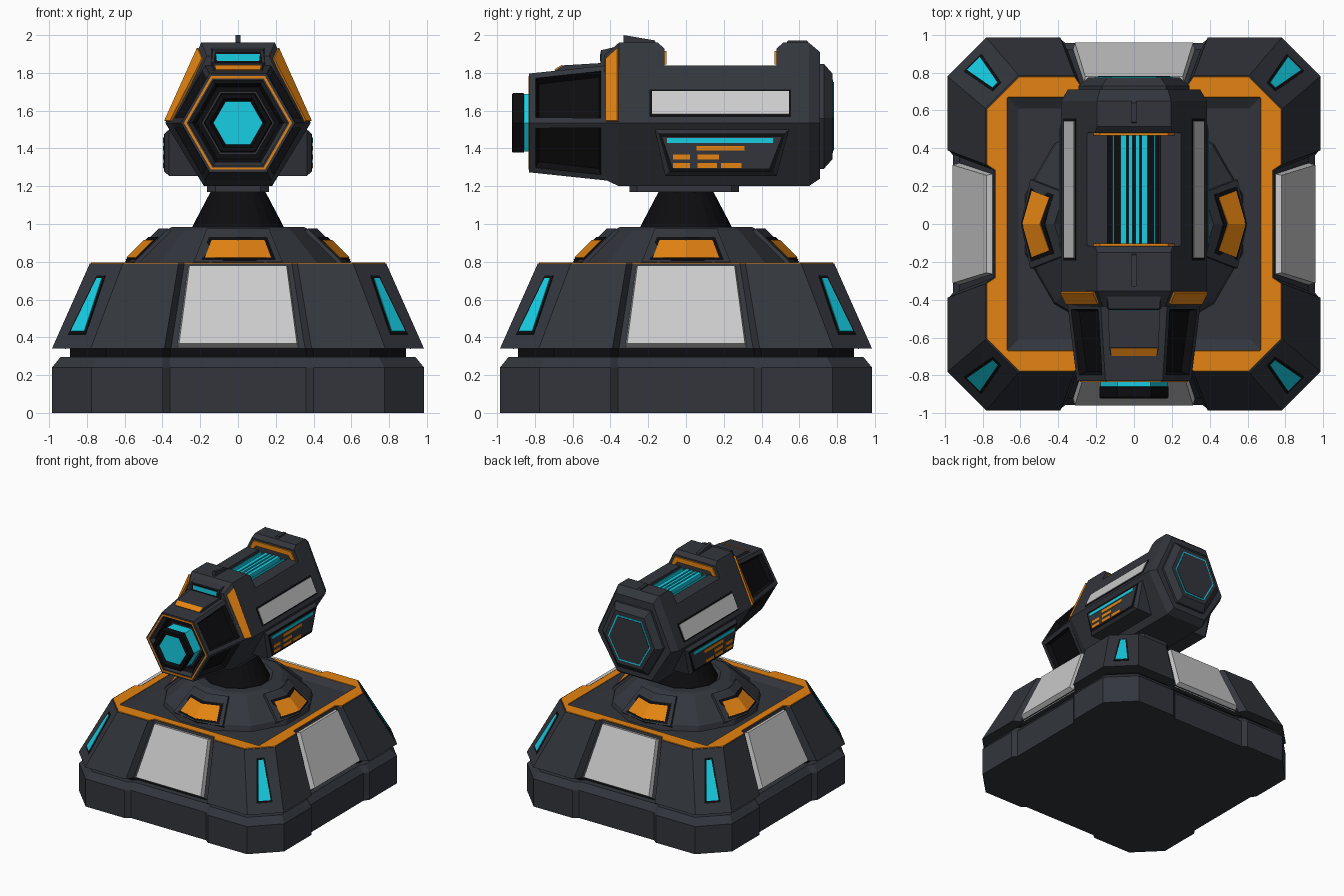
import bpy, bmesh, math
from mathutils import Vector, Matrix

if "Cube" in bpy.data.objects:
    bpy.data.objects.remove(bpy.data.objects["Cube"])

def material(name, rgb):
    m = bpy.data.materials.new(name)
    m.diffuse_color = (*rgb, 1)
    m.use_nodes = True
    m.node_tree.nodes["Principled BSDF"].inputs["Base Color"].default_value = m.diffuse_color
    return m

DARK = material("dark_metal", (0.032, 0.036, 0.045))
BLACK = material("black_metal", (0.004, 0.004, 0.005))
ORANGE = material("orange_paint", (0.78, 0.23, 0.006))
CYAN = material("cyan_glow", (0.008, 0.62, 0.78))
LIGHT = material("light_panel", (0.58, 0.58, 0.58))

def loft(name, rings, mat, caps=True, mirror=False, spin=1, windows=None):
    """Skin equal-length rings; spin = quarter-turn copies; windows = recessed faces."""
    bm = bmesh.new()
    for k in range(spin):
        rot = Matrix.Rotation(k * math.pi / 2, 3, 'Z')
        vs = [[bm.verts.new(rot @ Vector(p)) for p in r] for r in rings]
        n = len(vs[0])
        for a, b in zip(vs, vs[1:]):
            for i in range(n):
                bm.faces.new((a[i], a[(i + 1) % n], b[(i + 1) % n], b[i]))
        if caps:
            bm.faces.new(vs[0])
            bm.faces.new(vs[-1])
    bmesh.ops.recalc_face_normals(bm, faces=bm.faces)
    if windows:
        bm.faces.ensure_lookup_table()
        fs = [bm.faces[i] for i in windows]
        bmesh.ops.inset_individual(bm, faces=fs, thickness=0.045)
        rim = bmesh.ops.inset_individual(bm, faces=fs, thickness=0.02, depth=-0.04)
        for f in fs + rim['faces']:
            f.material_index = 1
    me = bpy.data.meshes.new(name)
    bm.to_mesh(me)
    bm.free()
    me.materials.append(mat)
    me.materials.append(BLACK)
    ob = bpy.data.objects.new(name, me)
    bpy.context.collection.objects.link(ob)
    if mirror:
        ob.modifiers.new("mirror", 'MIRROR')
    return ob

def slab(name, pts, out, mat, depth=0.02, scale=1.0, **kw):
    """Plate lying on a planar outline, raised outwards from the model's middle."""
    pts = [Vector(p) for p in pts]
    c = sum(pts, Vector()) / len(pts)
    n = (pts[1] - pts[0]).cross(pts[2] - pts[1]).normalized()
    if n.dot(c - Vector((0, 0, 1.53 if c.z > 1.1 else 0.3))) < 0:
        n.negate()
    return loft(name, [[p - n * depth for p in pts],
                       [c + (p - c) * scale + n * out for p in pts]], mat, **kw)

def box(name, x0, x1, y0, y1, z0, z1, mat, **kw):
    return loft(name, [[(x0, y0, z), (x1, y0, z), (x1, y1, z), (x0, y1, z)] for z in (z0, z1)], mat, **kw)

def ngon(r, z, n, a0=0.0):
    return [(r * math.cos(a0 + math.tau * i / n), r * math.sin(a0 + math.tau * i / n), z) for i in range(n)]

# ---------- base ----------
def outline(s, c, n1, n2, d, z):
    """Square with cut corners and a notch in the middle of each side."""
    side = [(-c, -s), (-n1, -s), (-n2, d - s), (n2, d - s), (n1, -s), (c, -s)]
    return [Matrix.Rotation(k * math.pi / 2, 3, 'Z') @ Vector((x, y, z)) for k in range(4) for x, y in side]

loft("plinth", [outline(.985, .775, .40, .36, .03, 0), outline(.985, .775, .40, .36, .03, .24),
                outline(.94, .745, .40, .36, .03, .295)], DARK)
loft("base_gap", [outline(.89, .70, .4, .36, .03, z) for z in (.28, .35)], BLACK)
loft("base_shell", [outline(.985, .78, .39, .355, .06, .34), outline(.785, .61, .315, .285, .045, .79),
                    outline(.67, .665, .31, .28, 0, .79), outline(.61, .605, .31, .28, 0, .755)], DARK)
loft("base_trim", [outline(.78, .607, .315, .285, .045, .785), outline(.777, .605, .315, .285, .045, .795),
                   outline(.67, .665, .31, .28, 0, .795), outline(.668, .663, .31, .28, 0, .775)], ORANGE, caps=False)
slab("base_panel", [(-.325, -.93, .345), (.325, -.93, .345), (.268, -.745, .775), (-.268, -.745, .775)],
     .034, LIGHT, scale=.96, spin=4)

def corner(w, z):
    d = (1.248 - .582 * (z - .34)) / math.sqrt(2)
    w /= math.sqrt(2)
    return (d + w, d - w, z)

slab("corner_slit_frame", [corner(-.065, .415), corner(.065, .415), corner(.032, .725), corner(-.032, .725)],
     .004, BLACK, spin=4)
slab("corner_slit", [corner(-.05, .43), corner(.05, .43), corner(.02, .71), corner(-.02, .71)], .008, CYAN, spin=4)

# ---------- turntable ----------
loft("turntable", [ngon(r, z, 12, math.pi / 12) for r, z in
                   ((.60, .74), (.585, .80), (.40, .965), (.36, .985), (.28, .985), (.24, .95))], DARK)

def pod(name, w0, w1, r0, z0, r1, z1, mat):
    """Bent plate on the turntable slope, wide at the bottom."""
    rings = [[(t * w0, .05 * abs(t) - r0, z0), (t * w1, .05 * abs(t) - r1, z1),
              (t * w1, .05 * abs(t) - r1 + .06, z1 - .05), (t * w0, .05 * abs(t) - r0 + .06, z0 - .05)]
             for t in (-1, 0, 1)]
    loft(name, rings, mat, spin=4)

pod("turntable_pod", .235, .165, .598, .80, .42, .975, DARK)
pod("turntable_pod_frame", .20, .155, .595, .81, .475, .93, BLACK)
pod("turntable_pod_light", .175, .14, .590, .823, .498, .915, ORANGE)
loft("neck", [ngon(.26, .94, 24), ngon(.245, .98, 24), ngon(.14, 1.18, 24)], BLACK)
loft("neck_plate", [[(-.165, -.26, z), (-.12, -.30, z), (.12, -.30, z), (.165, -.26, z), (.165, .24, z),
                     (.12, .28, z), (-.12, .28, z), (-.165, .24, z)] for z in (1.17, 1.21)], DARK)

# ---------- cannon body ----------
def section(y, tx=.195, tz=1.96, mx=.385, bx=.18, bz=1.2, floor=None, sx=.253, sz=1.83):
    half = [(bx, bz), (mx, 1.535), (sx, sz), (tx, tz), (.14, tz), (.132, floor or tz)]
    return [(x, y, z) for x, z in half] + [(-x, y, z) for x, z in reversed(half)]

low = dict(tx=.248, tz=1.84, floor=1.79)
loft("cannon_body", [section(-.435, .165, 1.89, .345, .168, 1.238, sx=.20, sz=1.81), section(-.355),
                     section(-.15), section(-.115, .205, 1.93), section(-.115, **low), section(.48, **low),
                     section(.48, .205, 1.93), section(.515), section(.65),
                     section(.71, .18, 1.91, .35, .165, 1.24, sx=.225, sz=1.81)], DARK)
box("top_channel_floor", -.133, .133, -.115, .48, 1.78, 1.797, BLACK)
for i, (x, w) in enumerate(((.055, .015), (.018, .011), (.11, .004))):
    box(f"top_channel_light_{i}", x - w, x + w, -.11, .475, 1.79, 1.838, CYAN, mirror=True)
for name, y, d in (("front_arch_trim", -.115, .012), ("rear_arch_trim", .48, -.012)):
    path = [(-.215, 1.845, -.18), (-.18, 1.915, -.155), (.18, 1.915, .155), (.215, 1.845, .18)]
    loft(name, [[(x, y, z), (x, y + d, z), (xi, y + d, z - (.04 if z > 1.9 else 0)),
                 (xi, y, z - (.04 if z > 1.9 else 0))] for x, z, xi in path], ORANGE)
loft("front_sight", [[(x, -.33, 1.94), (x, -.33, 2.0), (x, -.165, 1.972), (x, -.15, 1.94)] for x in (-.013, .013)], DARK)
loft("rear_sight", [[(x, .52, 1.94), (x, .54, 1.972), (x, .64, 1.972), (x, .67, 1.93)] for x in (-.013, .013)], DARK)

# white strip on each upper flank
def flank(y, z):
    return (.385 - .447 * (z - 1.535), y, z)

for name, g, out, mat in (("flank_strip_frame", .012, .003, BLACK), ("flank_strip", 0, .008, LIGHT)):
    slab(name, [flank(-.18 - g, 1.578 - g), flank(.545 + g, 1.578 - g), flank(.545 + g, 1.70 + g),
                flank(-.18 - g, 1.70 + g)], out, mat, mirror=True)

# control pod on each lower flank
def trapezoid(x, g):
    return [(x, -.165 + g, 1.50 - g), (x, .545 - g, 1.50 - g), (x, .48 - g, 1.255 + g), (x, -.11 + g, 1.255 + g)]

loft("side_pod", [trapezoid(.20, 0), trapezoid(.365, 0), trapezoid(.39, .022)], DARK, mirror=True)
slab("side_pod_frame", trapezoid(.39, .024), .002, BLACK, mirror=True)
slab("side_pod_screen", trapezoid(.39, .04), .004, DARK, mirror=True)
bars = [(-.10, .46, 1.428, CYAN), (.055, .31, 1.388, ORANGE), (-.07, .02, 1.342, ORANGE), (.06, .175, 1.342, ORANGE),
        (-.07, .02, 1.297, ORANGE), (.06, .165, 1.297, ORANGE), (.185, .295, 1.297, ORANGE)]
for i, (a, b, z, mat) in enumerate(bars):
    box(f"side_pod_bar_{i}", .38, .397, a, b, z, z + .026, mat, mirror=True)

# orange cheeks and brow display at the front of the body
slab("cheek_trim", [(.385, -.36, 1.545), (.212, -.36, 1.93), (.185, -.42, 1.875), (.355, -.42, 1.545)],
     .008, ORANGE, mirror=True)
loft("brow", [[(-w, y, 1.80), (w, y, 1.80), (w * .93, y, t), (-w * .93, y, t)]
              for w, y, t in ((.155, -.34, 1.945), (.145, -.45, 1.92))], DARK)
slab("brow_frame", [(-.13, -.45, 1.85), (.13, -.45, 1.85), (.122, -.45, 1.912), (-.122, -.45, 1.912)], .003, BLACK)
slab("brow_light", [(-.112, -.45, 1.863), (.112, -.45, 1.863), (.116, -.45, 1.9), (-.116, -.45, 1.9)], .006, CYAN)

# ---------- nose and muzzle ----------
def hexa(r, y):
    return [(x, y, z + 1.535) for x, z, _ in ngon(r, 0, 6)]

loft("nose", [hexa(.352, -.42), hexa(.302, -.83), hexa(.262, -.83), hexa(.22, -.76)], DARK, windows=(0, 2, 3, 5))
loft("nose_top_plate", [[(-w, y, 1.78), (w, y, 1.78), (w, y, t), (-w, y, t)]
                        for w, y, t in ((.14, -.40, 1.855), (.13, -.65, 1.84), (.125, -.70, 1.808))], DARK)
slab("nose_top_trim", [(-.118, -.695, 1.813), (.118, -.695, 1.813), (.123, -.655, 1.838), (-.123, -.655, 1.838)],
     .005, ORANGE, depth=.01)
loft("nose_ring", [hexa(.286, -.825), hexa(.286, -.834), hexa(.272, -.834), hexa(.272, -.825)], ORANGE, caps=False)
loft("muzzle_recess", [hexa(.262, -.826), hexa(.22, -.765), hexa(.19, -.765)], BLACK, caps=False)
loft("muzzle_glow_band", [hexa(.176, -.74), hexa(.176, -.86)], CYAN)
loft("muzzle", [hexa(.17, -.855), hexa(.182, -.86), hexa(.182, -.915), hexa(.175, -.922),
                hexa(.15, -.922), hexa(.13, -.89)], BLACK)
loft("muzzle_core", [hexa(.131, -.85), hexa(.131, -.895)], CYAN)

# ---------- rear cap ----------
def rear(y, k):
    half = [(.14, 1.30), (.285, 1.56), (.165, 1.84)]
    pts = half + [(-x, z) for x, z in reversed(half)]
    return [(x * k, y, 1.57 + (z - 1.57) * k) for x, z in pts]

loft("rear_cap", [rear(.69, 1.03), rear(.73, 1.03), rear(.775, .84)], DARK)
loft("rear_light", [rear(.76, .72), rear(.779, .72)], CYAN)
loft("rear_plate", [rear(.76, .67), rear(.783, .67)], DARK)
